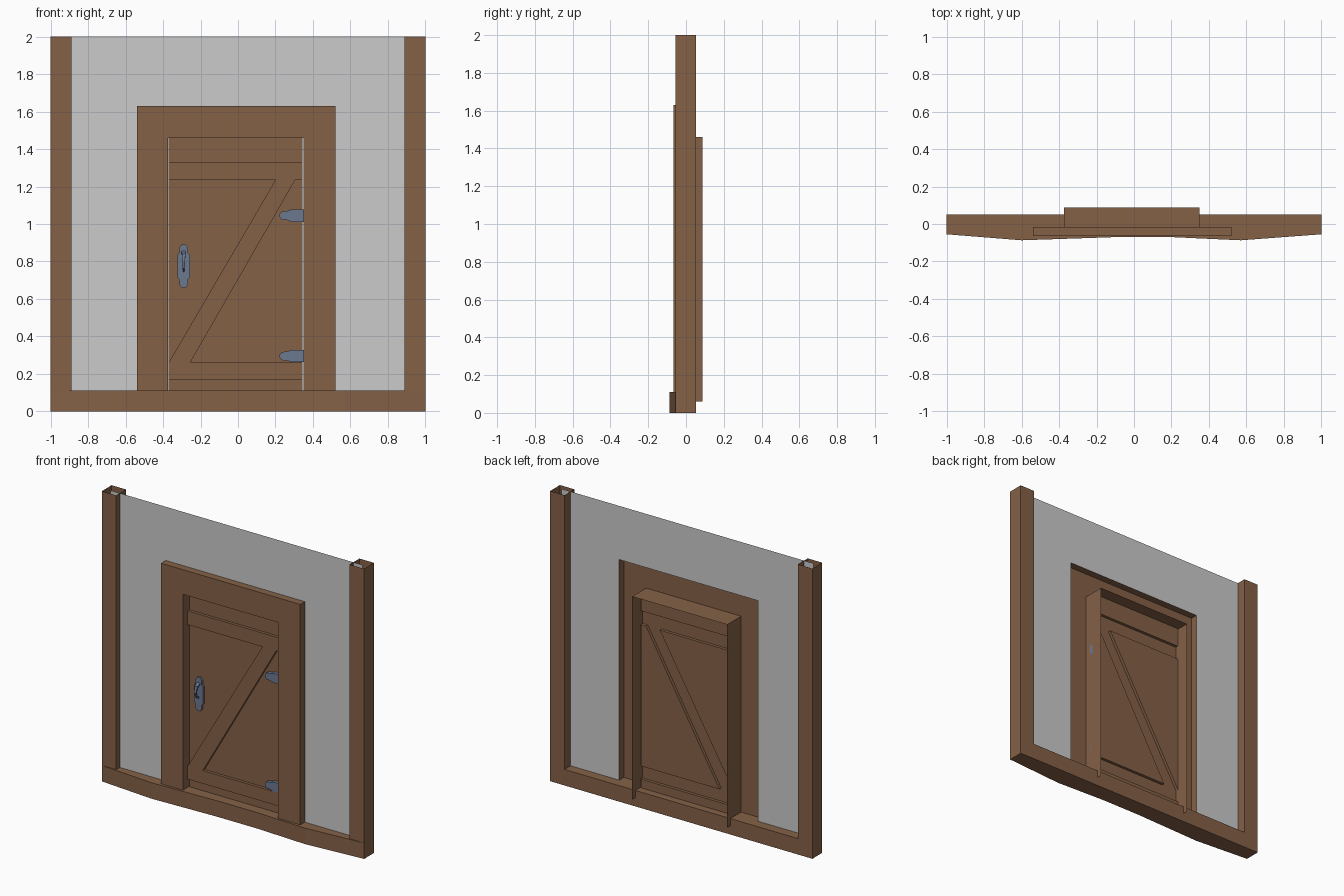
import bpy, bmesh, math

if "Cube" in bpy.data.objects:
    bpy.data.objects.remove(bpy.data.objects["Cube"])


def material(name, color):
    m = bpy.data.materials.new(name)
    m.diffuse_color = (*color, 1)
    m.use_nodes = True
    m.node_tree.nodes["Principled BSDF"].inputs["Base Color"].default_value = m.diffuse_color
    return m


WOOD = material("wood", (0.235, 0.12, 0.062))
IRON = material("iron", (0.15, 0.19, 0.28))


def finish(bm, name, mat):
    mesh = bpy.data.meshes.new(name)
    bm.to_mesh(mesh)
    bm.free()
    ob = bpy.data.objects.new(name, mesh)
    bpy.context.collection.objects.link(ob)
    if mat:
        mesh.materials.append(mat)
    return ob


def sheets(name, polys, y, mat):
    """Flat outlines (x, z), counter-clockwise from the front."""
    bm = bmesh.new()
    for p in polys:
        bm.faces.new([bm.verts.new((x, y, z)) for x, z in p])
    return finish(bm, name, mat)


def band(name, path, y0, y1, mat, closed=False, cap=False):
    """Side walls along a path from y0 to y1, with an optional front cap."""
    bm = bmesh.new()
    a = [bm.verts.new((x, y0, z)) for x, z in path]
    b = [bm.verts.new((x, y1, z)) for x, z in path]
    n = len(path)
    for i in range(n if closed else n - 1):
        j = (i + 1) % n
        bm.faces.new((a[j], a[i], b[i], b[j]))
    if cap:
        bm.faces.new(a)
    return finish(bm, name, mat)


def prism(name, outline, z0, z1, mat, caps):
    """Vertical prism from a counter-clockwise (x, y) outline."""
    bm = bmesh.new()
    lo = [bm.verts.new((x, y, z0)) for x, y in outline]
    hi = [bm.verts.new((x, y, z1)) for x, y in outline]
    n = len(outline)
    for i in range(n):
        j = (i + 1) % n
        bm.faces.new((lo[i], lo[j], hi[j], hi[i]))
    if caps:
        bm.faces.new(lo[::-1])
        bm.faces.new(hi)
    return finish(bm, name, mat)


def arch(x0, x1, z0, z1):
    """Upside-down U path, right foot first."""
    return [(x1, z0), (x1, z1), (x0, z1), (x0, z0)]


SILL = 0.11
WALL_Y, CASING_Y, DOOR_Y = -0.015, -0.065, 0.0

# bowed sill beam
prism("sill", [(-1, -0.055), (-0.6, -0.087), (-0.1, -0.07), (0.2, -0.07), (0.57, -0.087),
               (1, -0.055), (1, 0.052), (-1, 0.052)], 0, SILL, WOOD, True)

# hollow corner posts, open at the top
for side, x0 in (("left", -1), ("right", 0.89)):
    prism(side + "_post", [(x0, -0.055), (x0 + 0.11, -0.055), (x0 + 0.11, 0.052), (x0, 0.052)],
          SILL, 2, WOOD, False)

# plaster wall with a doorway cut out
outer = arch(-0.54, 0.52, SILL, 1.63)
inner = arch(-0.375, 0.35, SILL, 1.46)
wall = arch(-0.96, 0.96, SILL, 2)
sheets("wall", [wall + outer[::-1]], WALL_Y, None)

# casing: front board, outer return and deep jamb lining
sheets("casing_front", [outer + inner[::-1]], CASING_Y, WOOD)
band("casing_edge", outer, CASING_Y, WALL_Y, WOOD)
band("jamb", arch(-0.375, 0.35, 0.06, 1.46), CASING_Y, 0.087, WOOD)

# door panel around the raised Z brace
L, R = -0.37, 0.345
sheets("door_panel", [
    [(L, 1.33), (R, 1.33), (R, 1.46), (L, 1.46)],
    [(L, 0.26), (0.2, 1.235), (L, 1.235)],
    [(-0.255, 0.26), (R, 0.26), (R, 1.235), (0.305, 1.235)],
    [(L, SILL), (R, SILL), (R, 0.17), (L, 0.17)]], DOOR_Y, WOOD)
band("z_brace", [(L, 0.17), (R, 0.17), (R, 0.26), (-0.255, 0.26), (0.305, 1.235), (R, 1.235),
                 (R, 1.33), (L, 1.33), (L, 1.235), (0.2, 1.235), (L, 0.26)],
     DOOR_Y - 0.02, DOOR_Y, WOOD, True, True)

# strap hinges with a stepped round tip
for name, z in (("upper_hinge", 1.045), ("lower_hinge", 0.295)):
    half = [(0.35, 0.033), (0.285, 0.033), (0.265, 0.025), (0.235, 0.022), (0.222, 0.008)]
    pts = [(x, z + h) for x, h in half] + [(x, z - h) for x, h in half[::-1]]
    band(name, pts, DOOR_Y - 0.025, DOOR_Y, IRON, True, True)

# handle plate
hx, hz = -0.29, 0.775
quarter = [(0.034, 0.06), (0.024, 0.07), (0.022, 0.1), (0.01, 0.115)]
top = quarter + [(-x, z) for x, z in quarter[::-1]]
pts = top + [(-x, -z) for x, z in top]
band("handle_plate", [(hx + x, hz + z) for x, z in pts], DOOR_Y - 0.015, DOOR_Y, IRON, True, True)

# bent grip
bm = bmesh.new()
rings = []
for k, w in enumerate((0.011, 0.009, 0.007, 0.005, 0.003)):
    a = math.pi * k / 4
    c, s = math.cos(a), math.sin(a)
    rings.append([bm.verts.new((hx + sx * w, DOOR_Y - 0.015 - r * 0.04 * s, 0.8 + r * 0.055 * c))
                  for sx, r in ((-1, 1), (1, 1), (1, 0.75), (-1, 0.75))])
for p, q in zip(rings, rings[1:]):
    for i in range(4):
        j = (i + 1) % 4
        bm.faces.new((p[i], q[i], q[j], p[j]))
bmesh.ops.recalc_face_normals(bm, faces=bm.faces[:])
finish(bm, "handle_grip", IRON)
